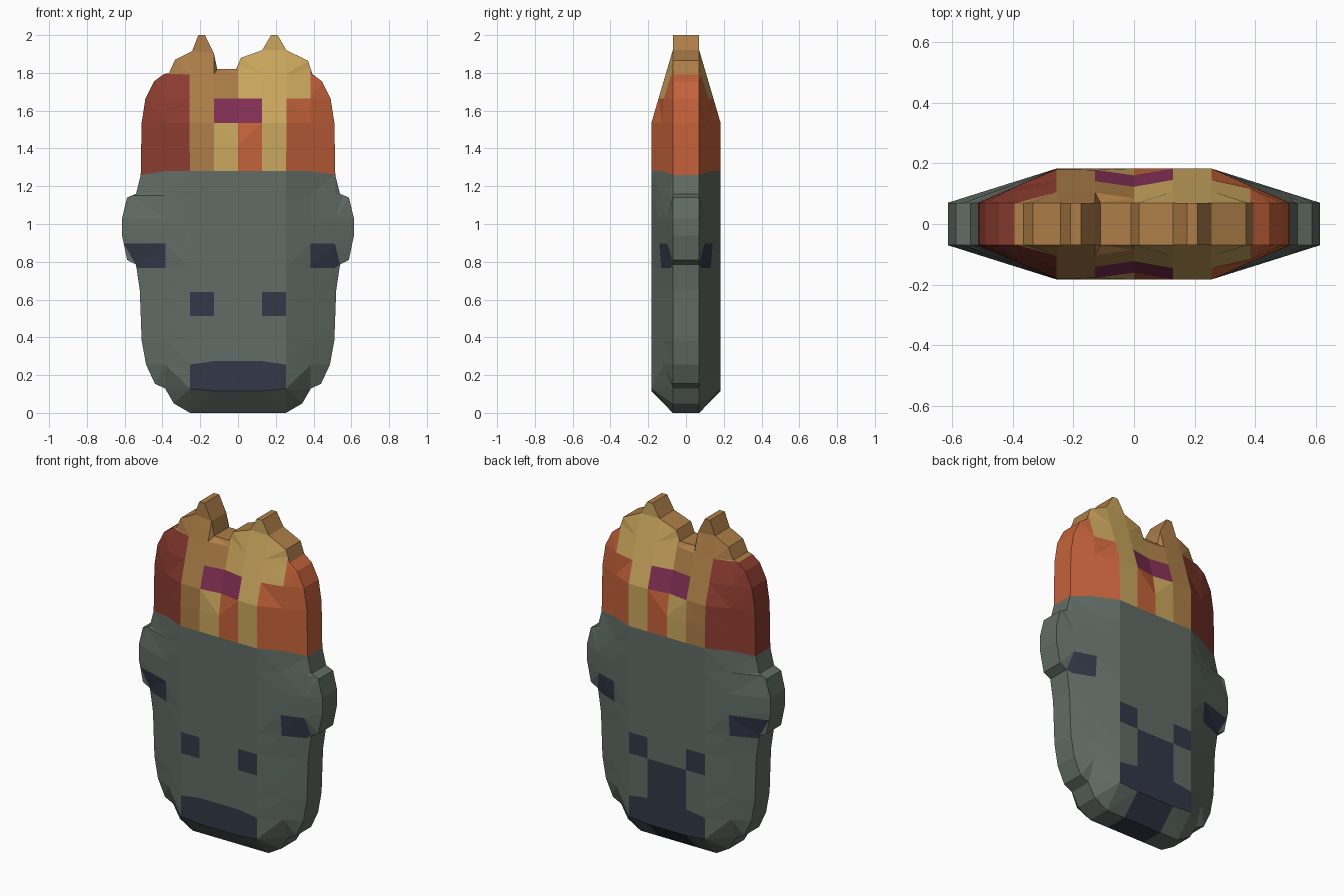
import bpy, bmesh
from mathutils import Vector

if "Cube" in bpy.data.objects:
    bpy.data.objects.remove(bpy.data.objects["Cube"], do_unlink=True)

STEP = 0.128      # spacing of the facet grid
RIM = 0.07        # half thickness at the edge
BULGE = 0.113     # extra half thickness in the middle

# Right-hand outline, bottom to top: (x, z)
SIDE = [(.254, 0), (.34, .05), (.385, .128), (.44, .155), (.487, .256), (.51, .384),
        (.52, .65), (.54, .785), (.587, .81), (.614, .94), (.614, 1.03), (.587, 1.14),
        (.54, 1.16), (.515, 1.28)]
# Crown with two points, left to right in the front view: (x, z)
CROWN = [(-.51, 1.536), (-.49, 1.665), (-.445, 1.755), (-.395, 1.792), (-.365, 1.80),
         (-.333, 1.87), (-.243, 1.915), (-.21, 2), (-.175, 2), (-.128, 1.905),
         (-.11, 1.82), (-.01, 1.82), (.016, 1.88), (.128, 1.92), (.175, 2), (.21, 2),
         (.256, 1.92), (.37, 1.865), (.395, 1.792), (.445, 1.755), (.49, 1.665), (.51, 1.536)]

# Colours as sRGB bytes
COLOURS = {"grey_green": (97, 108, 101), "navy": (50, 56, 71), "red": (140, 60, 48),
           "orange": (196, 98, 58), "brown": (174, 126, 72), "gold": (203, 167, 94),
           "magenta": (130, 47, 83)}
NAMES = list(COLOURS)


def linear(byte):
    c = byte / 255
    return c / 12.92 if c < 0.04 else ((c + 0.055) / 1.055) ** 2.4


def make_material(name):
    mat = bpy.data.materials.new(name)
    rgba = (*[linear(b) for b in COLOURS[name]], 1)
    mat.use_nodes = True
    shader = mat.node_tree.nodes["Principled BSDF"]
    shader.inputs["Base Color"].default_value = rgba
    shader.inputs["Roughness"].default_value = 0.9
    mat.diffuse_color = rgba
    return mat


def interp(points, value):
    """Piecewise linear lookup in a list of (key, result) pairs."""
    if value <= points[0][0]:
        return points[0][1]
    for (a, p), (b, q) in zip(points, points[1:]):
        if value <= b:
            return p + (q - p) * (value - a) / max(b - a, 1e-6)
    return points[-1][1]


WIDTH = [(z, x) for x, z in SIDE] + [(z, x) for x, z in reversed(CROWN) if x > .25]
BOTTOM = SIDE[:6]


def bulge(x, z):
    """Share of the full bulge: slopes towards the sides, top and bottom."""
    a, inner = abs(x), 2 * STEP
    w = interp(WIDTH, z)
    side = 1 if a <= inner else (w - a) / max(w - inner, .01)
    top = (min(interp(CROWN, x), 1.92) - z) / (3 * STEP)
    low = (z - interp(BOTTOM, a)) / STEP
    return max(0, min(1, side, top, low))


def rim_colour(x, z):
    if z > 1.79:
        return "brown"
    if z > 1.27:
        return "orange" if x > 0 else "red"
    return "navy" if z < .02 and abs(x) < STEP else "grey_green"


def face_colour(x, z, back):
    col, row, a = x / STEP, z / STEP, abs(x) / STEP
    if z < 1.27:
        mouth = 1 < row < 2 and a < 2
        eye = 4 < row < 5 and 1 < a < 2
        ear_mark = 6 < row < 7 and 3 < a < 4.1
        nose = back and row < 4 and a < 1
        return "navy" if mouth or eye or ear_mark or nose else "grey_green"
    if a < 1 and 12 < row < 13:
        return "magenta"
    if col < -2:
        return "red" if row < 14 else "brown"
    if row > 13:                                   # upper crown
        if col < 0:
            return "brown"
        return "gold" if col < 3 else "orange"
    for edge, name in ((-1, "brown"), (0, "gold"), (1, "orange"), (2, "gold")):
        if col < edge:
            return name
    return "orange"


# Flat outline, cut along the facet grid
bm = bmesh.new()
outline = SIDE + CROWN[::-1] + [(-x, z) for x, z in reversed(SIDE)]
bm.faces.new([bm.verts.new((x, -RIM, z)) for x, z in outline])
cuts = [(Vector((i * STEP, 0, 0)), Vector((1, 0, 0))) for i in range(-4, 5)]
cuts += [(Vector((0, 0, i * STEP)), Vector((0, 0, 1))) for i in range(1, 16)]
for point, normal in cuts:
    bmesh.ops.bisect_plane(bm, geom=bm.verts[:] + bm.edges[:] + bm.faces[:],
                           dist=0.003, plane_co=point, plane_no=normal)

# Thickness, with a straight rim
result = bmesh.ops.extrude_face_region(bm, geom=bm.faces[:], use_keep_orig=True)
for v in result["geom"]:
    if isinstance(v, bmesh.types.BMVert):
        v.co.y = RIM
bmesh.ops.recalc_face_normals(bm, faces=bm.faces[:])

# Bulge the inner points of both sides
inner = [v for v in bm.verts
         if all(abs(e.verts[0].co.y - e.verts[1].co.y) < RIM for e in v.link_edges)]
for v in inner:
    amount = RIM + BULGE * bulge(v.co.x, v.co.z)
    v.co.y = amount if v.co.y > 0 else -amount

# Soften the hair line and the mouth line
for v in bm.verts:
    x, z = abs(v.co.x), v.co.z
    if x > .45 and abs(z - 10 * STEP) < .01:
        v.co.z = 1.26
    elif x < .2 and abs(z - STEP) < .01:
        v.co.z -= .012
    elif x < .2 and abs(z - 2 * STEP) < .01:
        v.co.z += .018

# Facets and colours
bmesh.ops.triangulate(bm, faces=bm.faces[:])
for f in bm.faces:
    c = f.calc_center_median()
    on_rim = abs(c.y) < RIM - .01
    name = rim_colour(c.x, c.z) if on_rim else face_colour(c.x, c.z, c.y > 0)
    f.material_index = NAMES.index(name)
    f.smooth = False

mesh = bpy.data.meshes.new("carved_head")
bm.to_mesh(mesh)
bm.free()
for name in NAMES:
    mesh.materials.append(make_material(name))
bpy.context.collection.objects.link(bpy.data.objects.new("carved_head", mesh))
